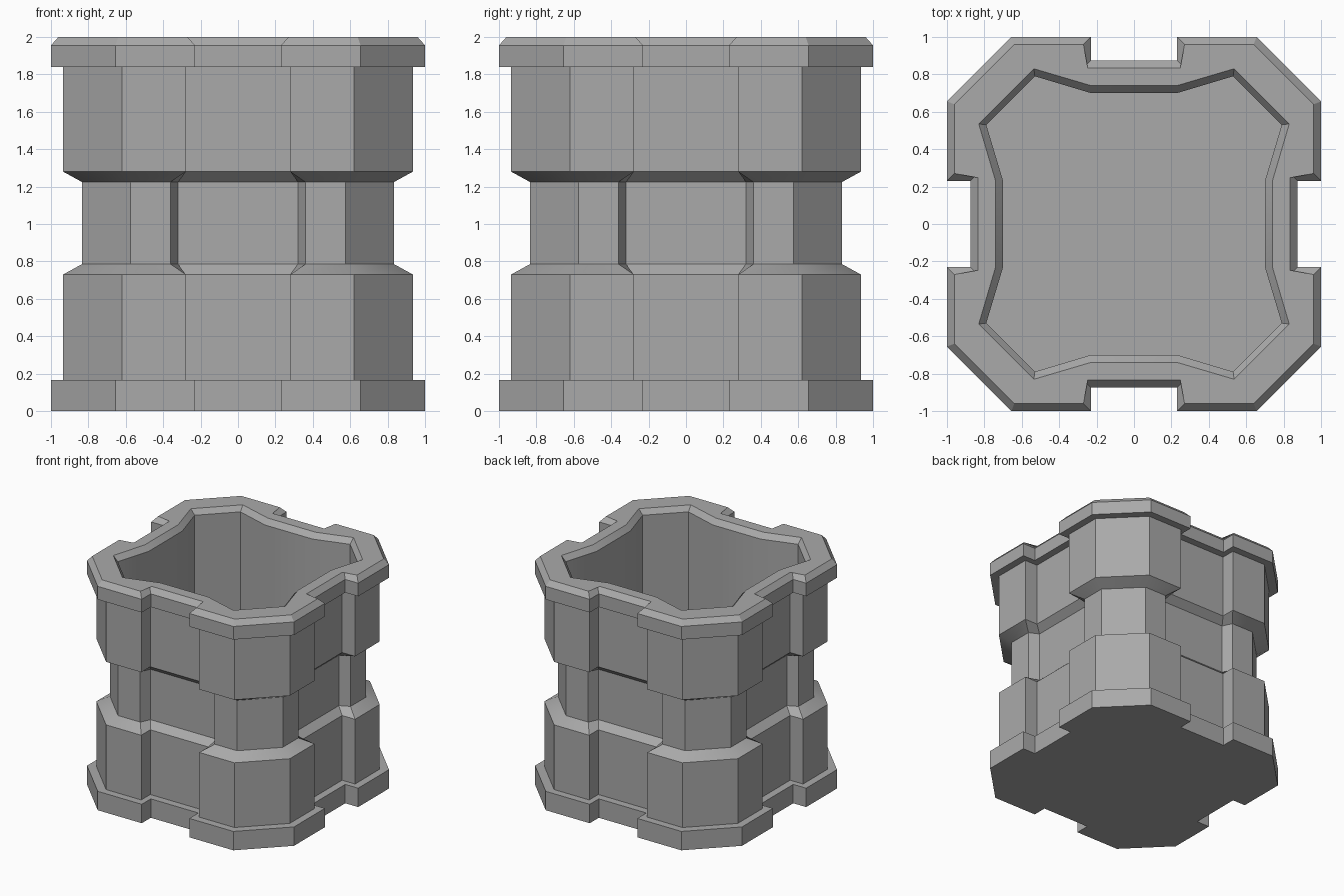
import bpy
import bmesh
import math
from mathutils import Matrix, Vector

cube = bpy.data.objects.get("Cube")
if cube:
    bpy.data.objects.remove(cube, do_unlink=True)

grey = bpy.data.materials.new("stone grey")
grey.use_nodes = True
colour = (0.4, 0.4, 0.4, 1)
grey.diffuse_color = colour
grey.node_tree.nodes["Principled BSDF"].inputs["Base Color"].default_value = colour

# Half-side outlines: chamfer corner, notch outer corner, notch inner corner
RIM = ((1, 0.655), (1, 0.23), (0.875, 0.23))
RIM_TOP = ((0.96, 0.64), (0.96, 0.27), (0.835, 0.27))
BODY = ((0.935, 0.62), (0.935, 0.28), (0.81, 0.28))
NECK = ((0.835, 0.575), (0.835, 0.36), (0.75, 0.32))
MOUTH = ((0.83, 0.535), (0.74, 0.23), (0.74, 0.23))
CAVITY = ((0.79, 0.53), (0.70, 0.23), (0.70, 0.23))

# Levels run up the outside, over the rim and down the inside
LEVELS = (
    (0, RIM), (0.165, RIM),
    (0.165, BODY), (0.73, BODY),
    (0.785, NECK), (1.225, NECK),
    (1.28, BODY), (1.84, BODY),
    (1.84, RIM), (1.955, RIM),
    (2, RIM_TOP), (2, MOUTH),
    (1.955, CAVITY), (0.165, CAVITY),
)


def add_ring(bm, z, outline):
    """Mirror the half side and repeat it on all four sides."""
    side = [(x, -y) for x, y in outline] + list(reversed(outline))
    ring = []
    for quarter in range(4):
        turn = Matrix.Rotation(quarter * math.pi / 2, 3, "Z")
        ring += [bm.verts.new(turn @ Vector((x, y, z))) for x, y in side]
    return ring


# Hollow notched container
bm = bmesh.new()
rings = [add_ring(bm, z, outline) for z, outline in LEVELS]
for low, high in zip(rings, rings[1:]):
    for i in range(len(low)):
        j = (i + 1) % len(low)
        bm.faces.new((low[i], low[j], high[j], high[i]))
bm.faces.new(list(reversed(rings[0])))
bm.faces.new(rings[-1])
bmesh.ops.remove_doubles(bm, verts=bm.verts[:], dist=0.0001)
bmesh.ops.recalc_face_normals(bm, faces=bm.faces[:])

mesh = bpy.data.meshes.new("notched_container")
bm.to_mesh(mesh)
bm.free()
mesh.materials.append(grey)
container = bpy.data.objects.new("notched_container", mesh)
bpy.context.collection.objects.link(container)

# Soften only the shallow bends
bpy.ops.object.select_all(action="DESELECT")
container.select_set(True)
bpy.context.view_layer.objects.active = container
bpy.ops.object.shade_smooth_by_angle(angle=math.radians(30))
